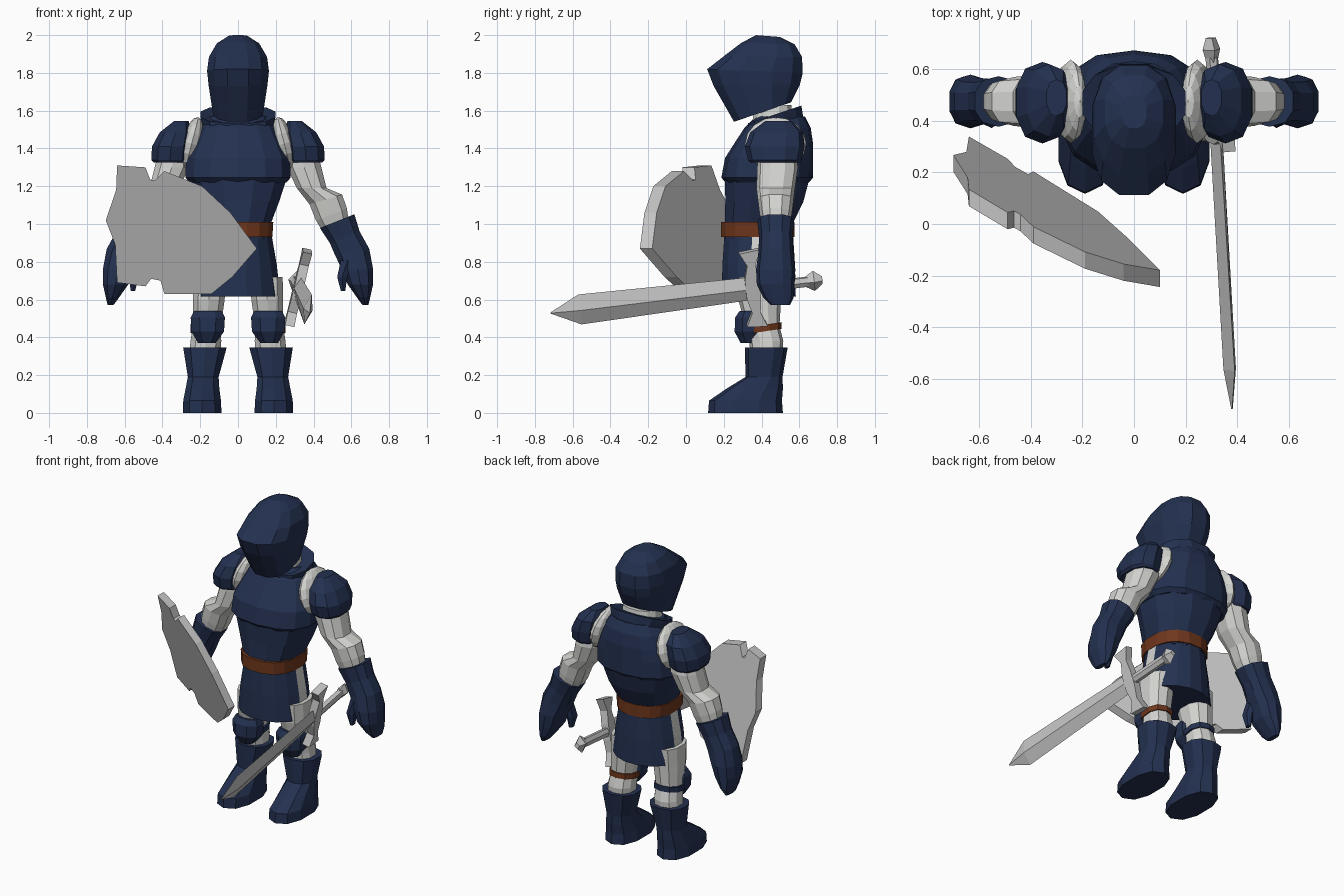
import bpy, bmesh, math
from mathutils import Matrix, Vector

cube = bpy.data.objects.get("Cube")
if cube:
    bpy.data.objects.remove(cube, do_unlink=True)


def material(name, rgb):
    m = bpy.data.materials.new(name)
    m.use_nodes = True
    colour = (*rgb, 1)
    m.diffuse_color = colour
    m.node_tree.nodes["Principled BSDF"].inputs["Base Color"].default_value = colour
    return m


NAVY = material("navy armour", (0.017, 0.030, 0.080))
MAIL = material("pale mail", (0.66, 0.66, 0.64))
STEEL = material("grey steel", (0.56, 0.56, 0.56))
LEATHER = material("brown leather", (0.16, 0.037, 0.012))


def finish(name, bm, mats, matrix=None):
    bmesh.ops.recalc_face_normals(bm, faces=bm.faces)
    if matrix:
        bm.transform(matrix)
    mesh = bpy.data.meshes.new(name)
    bm.to_mesh(mesh)
    bm.free()
    for m in mats:
        mesh.materials.append(m)
    obj = bpy.data.objects.new(name, mesh)
    bpy.context.collection.objects.link(obj)
    return obj


def loft(name, rings, mat, sides=12, power=0.85, phase=0.5, side=1, matrix=None):
    """Skin rings of (cx, cy, z, rx, ry, slope along x, slope along y)."""
    bm = bmesh.new()
    loops = []
    for ring in rings:
        cx, cy, z, rx, ry, sx, sy = (*ring, 0, 0)[:7]
        loop = []
        for i in range(sides):
            a = (i + phase) * math.tau / sides
            c, s = math.cos(a), math.sin(a)
            dx = rx * math.copysign(abs(c) ** power, c)
            dy = ry * math.copysign(abs(s) ** power, s)
            loop.append(bm.verts.new((side * (cx + dx), cy + dy, z + sx * dx + sy * dy)))
        loops.append(loop)
    for low, high in zip(loops, loops[1:]):
        for i in range(sides):
            j = (i + 1) % sides
            bm.faces.new((low[i], low[j], high[j], high[i]))
    bm.faces.new(loops[0])
    bm.faces.new(loops[-1])
    return finish(name, bm, [mat], matrix)


def plate(name, outline, y0, y1, mat, matrix):
    """Extrude an (x, z) outline from y0 to y1."""
    bm = bmesh.new()
    face = bm.faces.new([bm.verts.new((x, y0, z)) for x, z in outline])
    new = bmesh.ops.extrude_face_region(bm, geom=[face])["geom"]
    bmesh.ops.translate(bm, vec=(0, y1 - y0, 0),
                        verts=[v for v in new if isinstance(v, bmesh.types.BMVert)])
    return finish(name, bm, [mat], matrix)


# Helmet: rings given by front point, back point and half width
helmet = []
for yf, zf, yb, zb, w in [(.25, 1.54, .56, 1.645, .135), (.14, 1.73, .61, 1.74, .16),
                          (.105, 1.82, .625, 1.80, .168), (.19, 1.885, .62, 1.885, .158),
                          (.29, 1.96, .58, 1.95, .115), (.37, 2.0, .50, 1.99, .05)]:
    helmet.append((0, (yf + yb) / 2, (zf + zb) / 2, w, (yb - yf) / 2, 0, (zb - zf) / (yb - yf)))
loft("helmet", helmet, NAVY, power=0.8)

# Torso
loft("waist", [(0, .385, .92, .175, .185), (0, .385, 1.0, .178, .185),
               (0, .415, 1.12, .225, .213), (0, .43, 1.24, .265, .23)], NAVY)
loft("breastplate", [(0, .43, 1.22, .26, .22), (0, .43, 1.245, .285, .243),
                     (0, .44, 1.35, .28, .233), (0, .465, 1.43, .245, .207),
                     (0, .485, 1.51, .205, .175), (0, .5, 1.57, .16, .13)], NAVY, 14, 0.8)
loft("neck", [(0, .46, 1.48, .14, .12), (0, .46, 1.63, .12, .1)], MAIL)
loft("collar", [(0, .475, 1.49, .175, .155, 0, .3), (0, .47, 1.58, .205, .145, 0, .33),
                (0, .47, 1.575, .15, .11, 0, .33)], NAVY)

# Belt and skirt with pale side slits
loft("belt", [(0, .38, .93, .185, .197), (0, .38, 1.01, .19, .197)], LEATHER, 16)
skirt = loft("skirt", [(0, .385, .615, .228, .2), (0, .385, .78, .21, .196),
                       (0, .385, .95, .18, .185)], NAVY, 16, 1.0)
skirt.data.materials.append(MAIL)
for f in skirt.data.polygons:
    if abs(f.normal.x) > 0.96:
        f.material_index = 1

for side, word in ((1, "left"), (-1, "right")):
    def part(name, rings, mat, **kw):
        return loft(f"{word}_{name}", rings, mat, side=side, **kw)

    # Mail ring around the armhole
    bm = bmesh.new()
    bmesh.ops.create_uvsphere(bm, u_segments=12, v_segments=8, radius=1)
    place = (Matrix.Translation((side * .245, .475, 1.425))
             @ Matrix.Rotation(side * -.25, 4, 'Y') @ Matrix.Diagonal((.055, .162, .145, 1)))
    finish(f"{word}_shoulder_mail", bm, [MAIL], place)

    # Arm
    part("pauldron", [(.36, .47, 1.325, .09, .13), (.36, .47, 1.34, .103, .142),
                      (.355, .47, 1.41, .105, .158), (.33, .48, 1.485, .088, .14),
                      (.30, .49, 1.545, .04, .07)], NAVY, sides=10)
    part("arm", [(.33, .48, 1.40, .09, .1), (.35, .485, 1.30, .095, .108),
                 (.39, .475, 1.19, .082, .102), (.465, .475, 1.13, .09, .095, .3),
                 (.495, .475, 1.05, .085, .085, .4), (.52, .475, .98, .07, .07, .4)],
         MAIL, sides=10)
    part("glove", [(.525, .475, 1.015, .095, .098, .4), (.565, .475, .93, .082, .088, .4),
                   (.605, .475, .85, .094, .092, .2), (.633, .475, .76, .086, .104),
                   (.648, .475, .68, .07, .1), (.665, .49, .61, .036, .08),
                   (.675, .5, .57, .016, .05)], NAVY, sides=10)
    part("thumb", [(.58, .43, .81, .04, .045), (.552, .41, .72, .03, .038),
                   (.556, .41, .645, .013, .02)], NAVY, sides=6)

    # Leg
    part("leg", [(.15, .39, .72, .09, .12), (.155, .39, .6, .088, .113),
                 (.165, .405, .46, .078, .09), (.17, .425, .38, .085, .09),
                 (.175, .425, .32, .085, .085)], MAIL, sides=10)
    part("knee_guard", [(.16, .335, .54, .078, .055), (.16, .335, .505, .097, .08),
                        (.16, .335, .43, .092, .083), (.165, .345, .37, .05, .06)],
         NAVY, sides=8)
    part("knee_strap", [(.165, .405, .43, .09, .1, 0, .15), (.165, .405, .465, .09, .1, 0, .15)],
         LEATHER if side == 1 else NAVY, sides=10)
    part("boot", [(.19, .315, 0, .107, .198), (.19, .315, .065, .104, .193),
                  (.188, .365, .13, .093, .148), (.184, .413, .19, .085, .098),
                  (.175, .425, .345, .12, .113)], NAVY, sides=10)

# Shield: notched outline, leaning by a shear
lean = Matrix(((1, 0, 0, 0), (-.62, 1, -.33, .105), (0, 0, 1, 0), (0, 0, 0, 1)))
plate("shield", [(-.64, 1.31), (-.49, 1.30), (-.465, 1.235), (-.44, 1.23), (-.39, 1.28),
                 (-.19, 1.20), (-.04, 1.06), (.10, .87), (-.03, .72), (-.14, .63),
                 (-.39, .63), (-.41, .70), (-.46, .71), (-.49, .67), (-.64, .69),
                 (-.65, .89), (-.70, 1.02), (-.645, 1.18)], 0, .065, STEEL, lean)

# Sword: local x along the guard, z along the blade
along = (Vector((.38, -.715, .535)) - Vector((.30, .68, .705))).normalized()
across = Vector((.1, -.09, .39))
across = (across - along * across.dot(along)).normalized()
frame = Matrix((across, along.cross(across), along)).transposed().to_4x4()
frame.translation = (.318, .36, .66)
loft("sword_blade", [(0, 0, .02, .062, .025), (0, 0, .93, .082, .025), (0, 0, 1.087, .003, .003)],
     STEEL, sides=4, power=1, phase=0, matrix=frame)
half = [(.05, -.03), (.13, -.02), (.21, -.05), (.2, .06), (.13, .025), (.05, .045)]
plate("sword_guard", half + [(-u, d) for u, d in reversed(half)], -.025, .025, STEEL, frame)
loft("sword_grip", [(0, 0, -.29, .028, .025), (0, 0, 0, .028, .025)], STEEL, sides=6, matrix=frame)
loft("sword_pommel", [(0, 0, -.365, .02, .02), (0, 0, -.32, .055, .035), (0, 0, -.27, .025, .022)],
     STEEL, sides=4, power=1, phase=0, matrix=frame)
